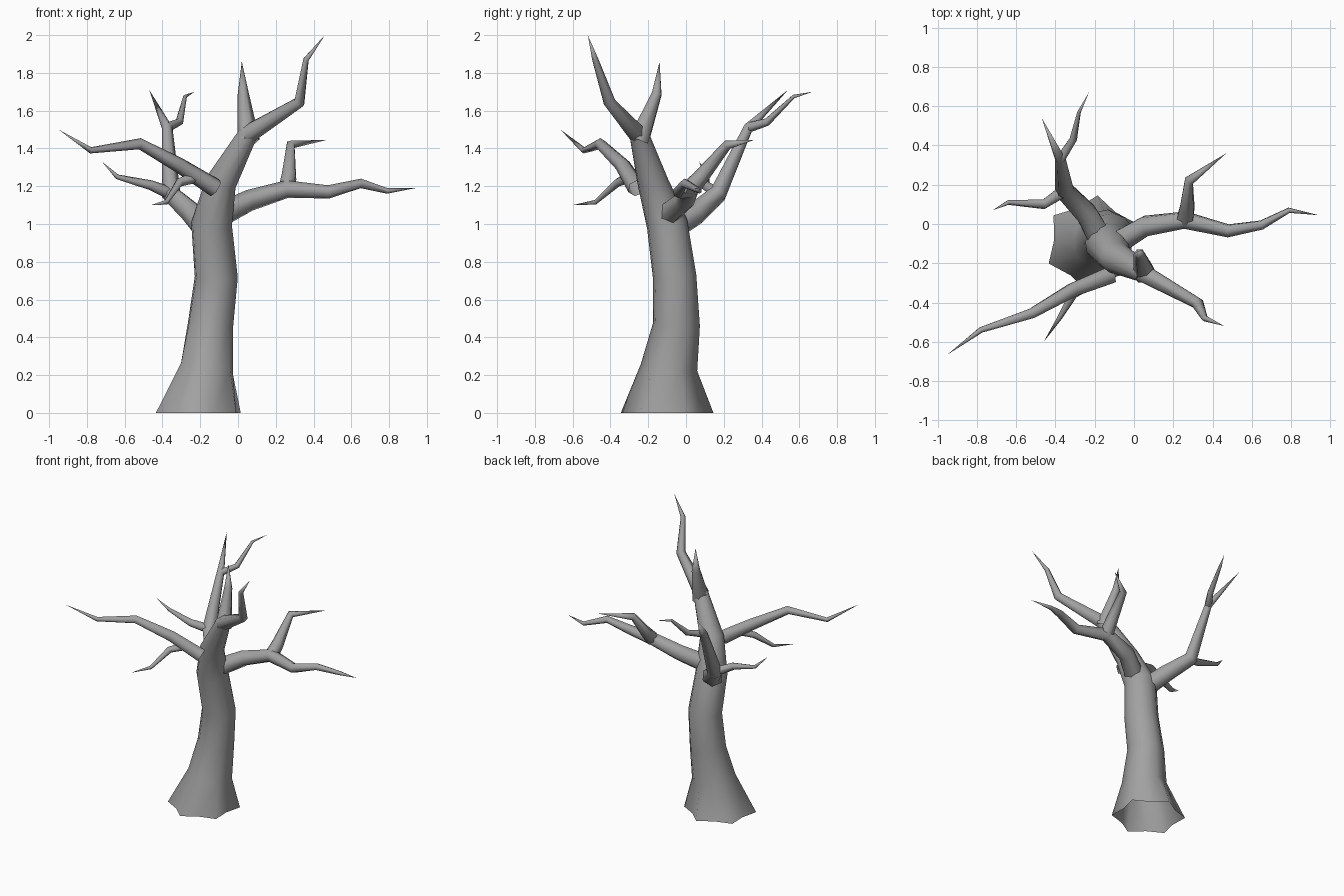
import bpy, bmesh, math
from mathutils import Vector

if "Cube" in bpy.data.objects:
    bpy.data.objects.remove(bpy.data.objects["Cube"])

bark = bpy.data.materials.new("bark")
bark.diffuse_color = (.36, .36, .36, 1)
bark.use_nodes = True
bark.node_tree.nodes["Principled BSDF"].inputs["Base Color"].default_value = bark.diffuse_color


def tube(name, path, radius, sides=6, lobe=None):
    """Loft rings along a path; a zero radius closes the tube to a point. Returns the path."""
    pts = [Vector(p) for p in path]
    # Arc-length fraction of every point drives the taper
    dist = [0]
    for a, b in zip(pts, pts[1:]):
        dist.append(dist[-1] + (b - a).length)
    bm = bmesh.new()
    rings, prev = [], None
    for i, p in enumerate(pts):
        ahead = (pts[min(i + 1, len(pts) - 1)] - p).normalized()
        behind = (p - pts[max(i - 1, 0)]).normalized()
        t = (ahead + behind).normalized()
        if lobe and i == 0:
            t = Vector((0, 0, 1))          # flat foot
        if prev is None:
            ref = Vector((1, -.1, 0)) if abs(t.z) > 0.8 else Vector((0, 0, 1))
            u = (ref - t * ref.dot(t)).normalized()
        else:
            u = prev.rotation_difference(t) @ u
        prev, v = t, t.cross(u)
        r = radius(p.z, dist[i] / dist[-1])
        if r < 0.001:
            rings.append([bm.verts.new(p)])
            continue
        ring = []
        for k in range(sides):
            a = math.tau * k / sides
            rr = r * (1 - (lobe(p.z) if lobe else 0) * math.cos(6 * a))
            ring.append(bm.verts.new(p + rr * (math.cos(a) * u + math.sin(a) * v)))
        rings.append(ring)
    for lo, hi in zip(rings, rings[1:]):
        for k in range(sides):
            n = (k + 1) % sides
            top = (hi[0],) if len(hi) == 1 else (hi[n], hi[k])
            bm.faces.new((lo[k], lo[n]) + top)
    me = bpy.data.meshes.new(name)
    bm.to_mesh(me)
    bm.free()
    me.materials.append(bark)
    ob = bpy.data.objects.new(name, me)
    bpy.context.collection.objects.link(ob)
    bpy.ops.object.select_all(action='DESELECT')
    ob.select_set(True)
    bpy.context.view_layer.objects.active = ob
    bpy.ops.object.shade_smooth_by_angle(angle=math.radians(75))
    return pts


def branch(name, r, *path):
    """Branch that tapers from radius r to a pointed tip."""
    return tube(name, path, lambda z, s: r * (1 - s) ** 0.75)


# Trunk: flared foot with six root lobes, narrowing towards the crown fork
trunk = tube("trunk",
             [(-.21, -.10, 0), (-.165, -.09, .24), (-.145, -.05, .47), (-.115, -.06, .72),
              (-.14, -.10, 1), (-.09, -.175, 1.22), (.055, -.25, 1.48)],
             lambda z, s: .112 + .11 * math.exp(-z / .2) - .12 * max(0, z - .97),
             12, lambda z: .11 * math.exp(-z / .24))
fork = trunk[-1]

# Crown fork
branch("crown_spike", .06, fork - Vector((0, 0, .04)), (.028, -.155, 1.69), (.02, -.14, 1.86))
branch("crown_branch", .052, fork - Vector((.01, 0, .01)), (.325, -.405, 1.645),
       (.36, -.48, 1.87), (.46, -.52, 2))

# Front left limb and its twig
limb = branch("front_left_limb", .05, (-.12, -.26, 1.19), (-.31, -.335, 1.31),
              (-.52, -.455, 1.425), (-.78, -.54, 1.39), (-.95, -.665, 1.5))
branch("front_left_twig", .03, (limb[0] + limb[1]) / 2, (-.31, -.36, 1.22),
       (-.38, -.48, 1.115), (-.46, -.6, 1.1))

# Back left limb and its two twigs
limb = branch("back_left_limb", .07, (-.18, -.06, .99), (-.24, .05, 1.055), (-.355, .17, 1.16),
              (-.375, .33, 1.51), (-.47, .54, 1.71))
branch("back_left_top_twig", .027, limb[3], (-.31, .43, 1.54), (-.28, .57, 1.675), (-.23, .67, 1.7))
branch("back_left_side_twig", .035, limb[2], (-.46, .1, 1.205), (-.64, .11, 1.25), (-.72, .07, 1.33))

# Right limb and its upper twig
limb = branch("right_limb", .066, (-.09, -.1, 1.05), (.06, -.01, 1.125), (.26, .02, 1.185),
              (.48, -.035, 1.17), (.65, -.005, 1.215), (.79, .07, 1.175), (.94, .045, 1.19))
branch("right_upper_twig", .048, limb[2], (.27, .08, 1.25), (.28, .22, 1.42), (.47, .36, 1.445))
